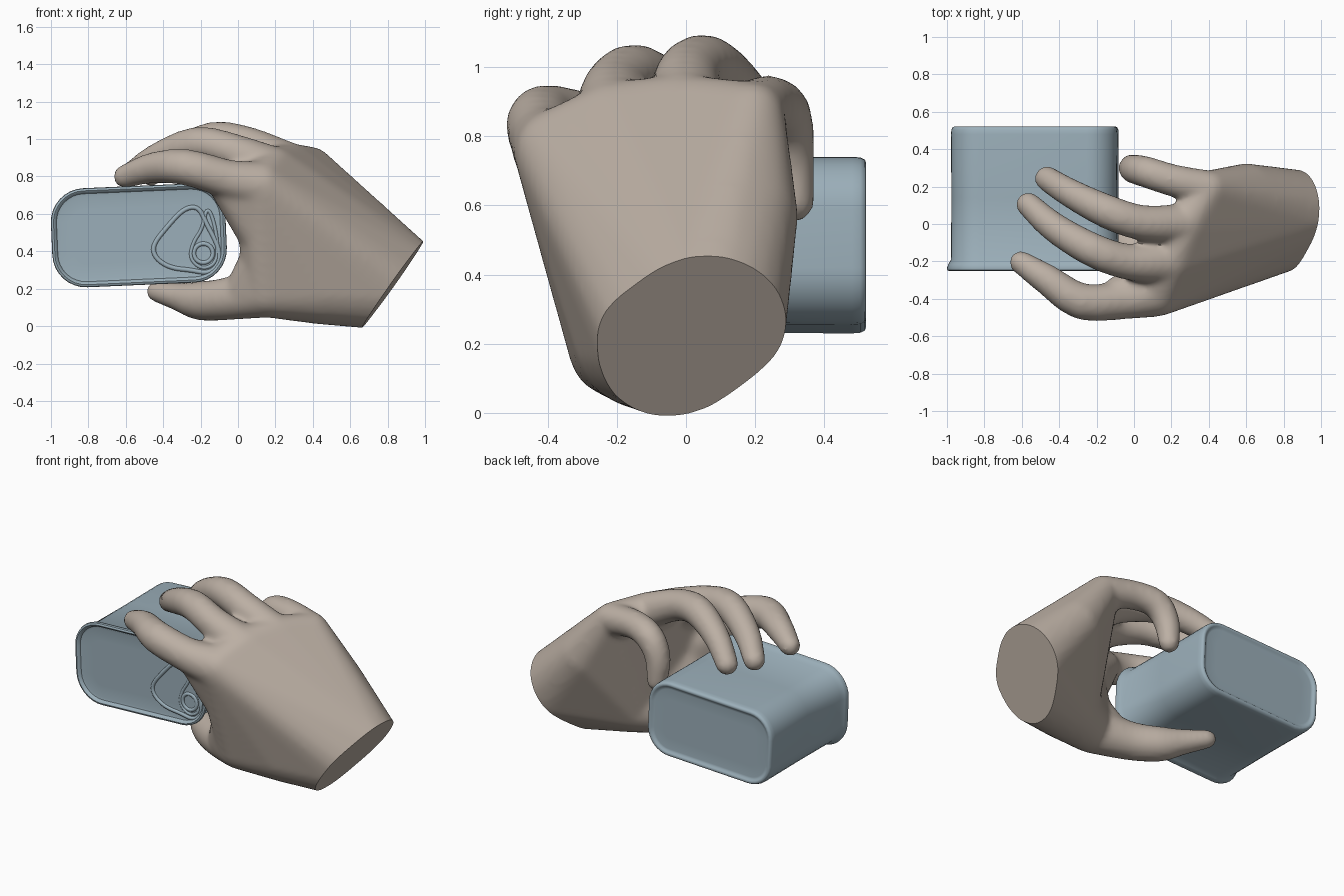
import bpy, bmesh, math
from mathutils import Vector, Matrix

if "Cube" in bpy.data.objects:
    bpy.data.objects.remove(bpy.data.objects["Cube"])

C = bpy.context


def material(name, rgb):
    m = bpy.data.materials.new(name)
    m.diffuse_color = (*rgb, 1)
    m.use_nodes = True
    m.node_tree.nodes["Principled BSDF"].inputs["Base Color"].default_value = m.diffuse_color
    return m


skin = material("skin", (0.50, 0.43, 0.37))
tin = material("tin", (0.33, 0.43, 0.49))


def add_object(name, bm, mat, angle):
    me = bpy.data.meshes.new(name)
    bm.to_mesh(me)
    bm.free()
    ob = bpy.data.objects.new(name, me)
    C.collection.objects.link(ob)
    me.materials.append(mat)
    activate(ob)
    bpy.ops.object.shade_smooth_by_angle(angle=math.radians(angle))
    return ob


def activate(ob):
    bpy.ops.object.select_all(action='DESELECT')
    ob.select_set(True)
    C.view_layer.objects.active = ob


# ---------- hand: convex hulls of balls, fused together ----------
tmp = bmesh.new()
bmesh.ops.create_icosphere(tmp, subdivisions=3, radius=1)
DIRS = [v.co.copy() for v in tmp.verts]
tmp.free()
hand_bm = bmesh.new()


def hull(balls):
    bm = bmesh.new()
    for x, y, z, r in balls:
        for d in DIRS:
            bm.verts.new(Vector((x, y, z)) + d * r)
    bmesh.ops.convex_hull(bm, input=bm.verts[:])
    loose = [v for v in bm.verts if not v.link_faces]
    bmesh.ops.delete(bm, geom=loose, context='VERTS')
    bmesh.ops.recalc_face_normals(bm, faces=bm.faces)
    me = bpy.data.meshes.new("tmp")
    bm.to_mesh(me)
    bm.free()
    hand_bm.from_mesh(me)
    bpy.data.meshes.remove(me)


def finger(balls):
    # smooth spline through the joints, then a chain of hulls
    p = [Vector(b) for b in balls]
    p = [2 * p[0] - p[1]] + p + [2 * p[-1] - p[-2]]
    pts = []
    for a, b, c, d in zip(p, p[1:], p[2:], p[3:]):
        for t in (0, 1 / 3, 2 / 3):
            pts.append(0.5 * (2 * b + (c - a) * t + (2 * a - 5 * b + 4 * c - d) * t * t
                              + (3 * b - a - 3 * c + d) * t ** 3))
    pts.append(p[-2])
    for a, b in zip(pts, pts[1:]):
        hull([a, b])


index_k = (0.12, -0.365, 0.75, 0.132)
middle_k = (0.19, -0.2, 0.835, 0.125)
ring_k = (0.28, 0.0, 0.87, 0.11)
pinky_k = (0.40, 0.19, 0.86, 0.097)
wrist_top = (0.858, 0.065, 0.27, 0.228)
wrist_low = (0.812, -0.02, 0.205, 0.228)
thenar = (0.43, -0.12, 0.21, 0.2)
thumb_k = (0.16, -0.2, 0.185, 0.14)
web = (0.16, -0.28, 0.42, 0.12)

# back of the hand, thumb pad, and webs towards index and thumb
hull([index_k, middle_k, ring_k, pinky_k, (0.6, 0.165, 0.57, 0.16), wrist_top, wrist_low, thenar])
hull([index_k, web, thumb_k, thenar, wrist_top, wrist_low])
hull([index_k, web, (0.08, -0.29, 0.63, 0.105), (-0.07, -0.37, 0.775, 0.1)])
hull([thumb_k, web, (0.05, -0.17, 0.19, 0.12)])
# fingers and thumb
finger([index_k, (-0.05, -0.405, 0.785, 0.105), (-0.28, -0.415, 0.85, 0.098),
        (-0.46, -0.3, 0.845, 0.083), (-0.605, -0.205, 0.8, 0.063)])
finger([middle_k, (-0.02, -0.205, 0.93, 0.098), (-0.22, -0.14, 0.975, 0.092),
        (-0.43, -0.015, 0.90, 0.08), (-0.565, 0.105, 0.815, 0.067)])
finger([ring_k, (0.05, 0.005, 0.972, 0.096), (-0.14, 0.065, 1.0, 0.092),
        (-0.34, 0.165, 0.92, 0.078), (-0.465, 0.243, 0.815, 0.068)])
finger([pinky_k, (0.2, 0.235, 0.89, 0.087), (0.06, 0.28, 0.86, 0.085),
        (-0.005, 0.295, 0.75, 0.077), (-0.01, 0.31, 0.61, 0.062)])
finger([thumb_k, (-0.05, -0.11, 0.147, 0.115), (-0.2, -0.01, 0.135, 0.105),
        (-0.3, 0.06, 0.153, 0.08), (-0.435, 0.15, 0.185, 0.057)])

hand = add_object("hand", hand_bm, skin, 40)
rm = hand.modifiers.new("fuse", 'REMESH')
rm.mode = 'VOXEL'
rm.voxel_size = 0.016
sm = hand.modifiers.new("soften", 'SMOOTH')
sm.factor = 0.5
sm.iterations = 14
for m in list(hand.modifiers):
    if m.type in {'REMESH', 'SMOOTH'}:
        bpy.ops.object.modifier_apply(modifier=m.name)

# slanted flat cut at the wrist
bm = bmesh.new()
bm.from_mesh(hand.data)
cut = bmesh.ops.bisect_plane(bm, geom=bm.verts[:] + bm.edges[:] + bm.faces[:],
                             plane_co=(0.838, 0.025, 0.237), plane_no=(0.82, -0.04, -0.57),
                             clear_outer=True)
rim = [e for e in cut["geom_cut"] if isinstance(e, bmesh.types.BMEdge)]
bmesh.ops.holes_fill(bm, edges=rim, sides=0)
bm.to_mesh(hand.data)
bm.free()
activate(hand)
bpy.ops.object.shade_smooth_by_angle(angle=math.radians(40))

# ---------- can: rounded rectangles lofted from front to back ----------
TILT = Matrix.Rotation(math.radians(-2.5), 3, 'Y')


def rounded_ring(bm, inset, y, w=0.467, h=0.265, r=0.18, n=8):
    verts = []
    for k, (sx, sz) in enumerate(((1, 1), (-1, 1), (-1, -1), (1, -1))):
        for i in range(n + 1):
            a = math.pi / 2 * (k + i / n)
            p = Vector((sx * (w - r) + (r - inset) * math.cos(a), 0,
                        sz * (h - r) + (r - inset) * math.sin(a)))
            verts.append(bm.verts.new(TILT @ p + Vector((-0.53, y, 0.485))))
    return verts


# inset and depth: front panel, flared front rim, body, rounded back rim, back panel
PROFILE = [(0.12, -0.231), (0.045, -0.231), (0.03, -0.234), (0.024, -0.246), (0.014, -0.252),
           (0.003, -0.247), (0.0, -0.235), (0.008, -0.215), (0.022, -0.19), (0.024, 0.14),
           (0.022, 0.48), (0.024, 0.504), (0.03, 0.517), (0.04, 0.521), (0.05, 0.517),
           (0.057, 0.51), (0.07, 0.508), (0.14, 0.508)]
bm = bmesh.new()
rings = [rounded_ring(bm, i, y) for i, y in PROFILE]
for a, b in zip(rings, rings[1:]):
    for i in range(len(a)):
        j = (i + 1) % len(a)
        bm.faces.new((a[i], a[j], b[j], b[i]))
bm.faces.new(rings[0])
bm.faces.new(rings[-1])
bmesh.ops.recalc_face_normals(bm, faces=bm.faces)
add_object("can", bm, tin, 50)


# ---------- raised lines of the opener on the front ----------
def bead(name, pts, radius, y=-0.229):
    cu = bpy.data.curves.new(name, 'CURVE')
    cu.dimensions = '3D'
    cu.bevel_depth = radius
    cu.bevel_resolution = 2
    cu.resolution_u = 5
    sp = cu.splines.new('NURBS')
    sp.points.add(len(pts) - 1)
    for q, (x, z) in zip(sp.points, pts):
        q.co = (x, y, z, 1)
    sp.order_u = 3
    sp.use_cyclic_u = True
    cu.materials.append(tin)
    ob = bpy.data.objects.new(name, cu)
    C.collection.objects.link(ob)
    activate(ob)
    bpy.ops.object.convert(target='MESH')
    bpy.ops.object.shade_smooth()


def circle(cx, cz, r, n=14):
    return [(cx + r * math.cos(2 * math.pi * i / n), cz + r * math.sin(2 * math.pi * i / n))
            for i in range(n)]


bead("tab_outline", [(-0.46, 0.43), (-0.38, 0.53), (-0.29, 0.63), (-0.21, 0.64), (-0.17, 0.55),
                     (-0.10, 0.42), (-0.10, 0.33), (-0.16, 0.28), (-0.25, 0.30), (-0.36, 0.31),
                     (-0.44, 0.36)], 0.013)
bead("tab_edge", [(-0.24, 0.45), (-0.19, 0.52), (-0.17, 0.63), (-0.14, 0.60), (-0.11, 0.47),
                  (-0.11, 0.34), (-0.19, 0.30), (-0.26, 0.36)], 0.010)
bead("rivet_ring", circle(-0.185, 0.39, 0.052), 0.012)
